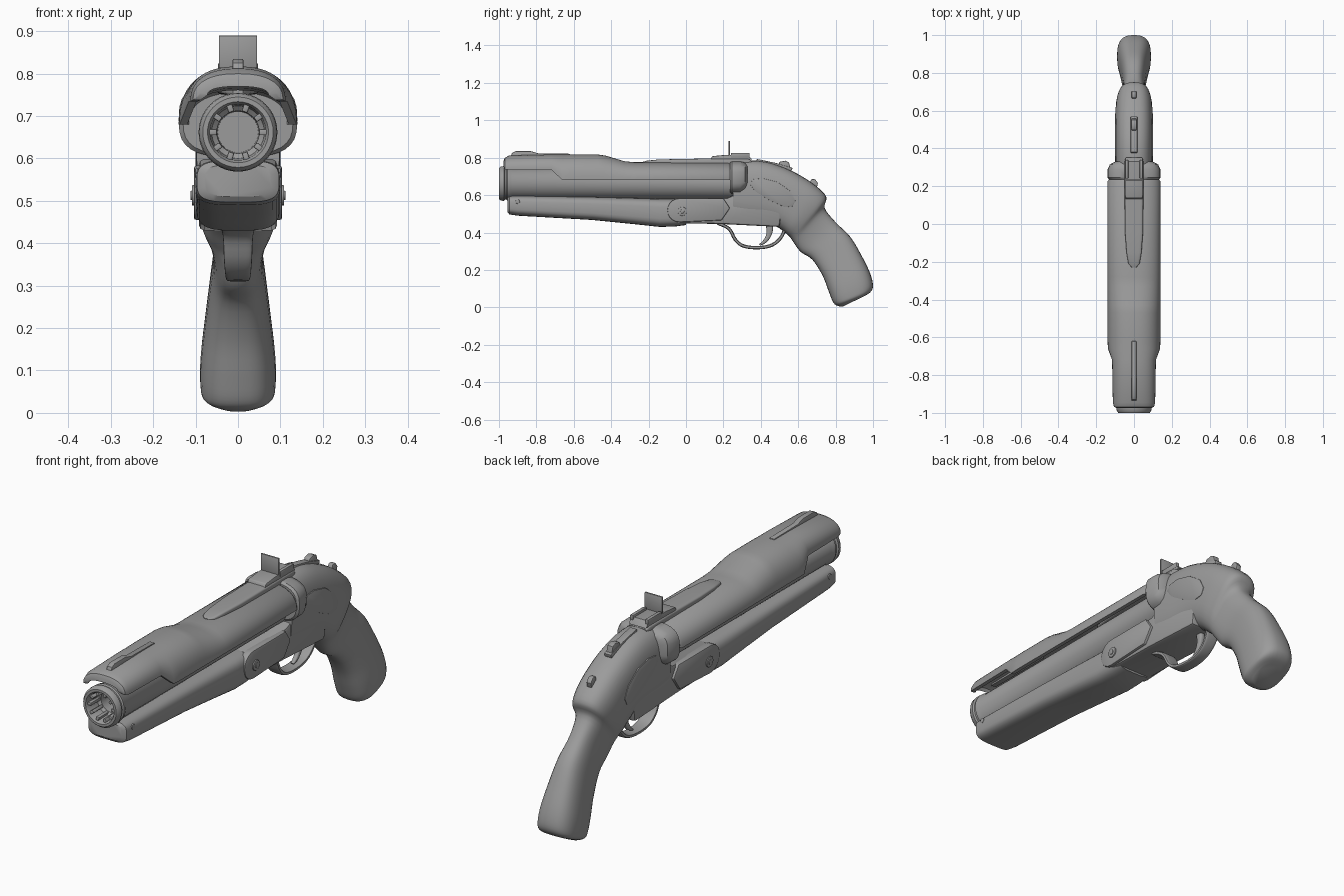
import bpy, bmesh, math
from mathutils import Vector

steel = bpy.data.materials.new("grey_steel")
steel.diffuse_color = (0.33, 0.33, 0.33, 1)


def finish(name, bm, bevel=0.0):
    bmesh.ops.recalc_face_normals(bm, faces=bm.faces)
    if bevel:
        sharp = [e for e in bm.edges if e.is_manifold and e.calc_face_angle() > 0.9]
        bmesh.ops.bevel(bm, geom=sharp, offset=bevel, segments=2, affect='EDGES', profile=0.5)
    me = bpy.data.meshes.new(name)
    bm.to_mesh(me)
    bm.free()
    me.materials.append(steel)
    me.shade_smooth()
    me.set_sharp_from_angle(angle=math.radians(35))
    ob = bpy.data.objects.new(name, me)
    bpy.context.collection.objects.link(ob)
    return ob


def skin(name, rings, closed=False):
    """Join equal rings of points into one surface, capping the ends."""
    bm = bmesh.new()
    rows = [[bm.verts.new(p) for p in r] for r in rings]
    n = len(rows[0])
    pairs = list(zip(rows, rows[1:])) + ([(rows[-1], rows[0])] if closed else [])
    for a, b in pairs:
        for i in range(n):
            j = (i + 1) % n
            bm.faces.new((a[i], a[j], b[j], b[i]))
    if not closed:
        bm.faces.new(rows[0])
        bm.faces.new(rows[-1])
    return finish(name, bm)


def power(v, e):
    return math.copysign(abs(v) ** e, v)


def smooth_path(st, steps):
    """Catmull-Rom interpolation of station tuples."""
    out = []
    for i in range(len(st) - 1):
        p0, p1, p2, p3 = st[max(i - 1, 0)], st[i], st[i + 1], st[min(i + 2, len(st) - 1)]
        for k in range(steps):
            t = k / steps
            out.append([0.5 * (2 * b + (c - a) * t + (2 * a - 5 * b + 4 * c - d) * t * t
                               + (3 * b - a - 3 * c + d) * t ** 3)
                        for a, b, c, d in zip(p0, p1, p2, p3)])
    return out + [list(st[-1])]


def loft(name, stations, n=2.5, seg=32, steps=1):
    """Stations: (y, z) of one edge, (y, z) of the opposite edge, half width."""
    rings = []
    for ya, za, yb, zb, hw in smooth_path(stations, steps):
        ring = []
        for k in range(seg):
            t = 2 * math.pi * k / seg
            s = power(math.sin(t), 2 / n) / 2
            ring.append((hw * power(math.cos(t), 2 / n),
                         (ya + yb) / 2 + (ya - yb) * s, (za + zb) / 2 + (za - zb) * s))
        rings.append(ring)
    return skin(name, rings)


def prism(name, outline, x0, x1, bevel=0.0):
    """Side outline of (y, z) points extruded across x."""
    bm = bmesh.new()
    rows = [[bm.verts.new((x, y, z)) for y, z in outline] for x in (x0, x1)]
    for r in rows:
        bm.faces.new(r)
    for i in range(len(outline)):
        j = (i + 1) % len(outline)
        bm.faces.new((rows[0][i], rows[0][j], rows[1][j], rows[1][i]))
    return finish(name, bm, bevel)


def box(name, x, y, z, bevel=0.004):
    return prism(name, [(y[0], z[0]), (y[1], z[0]), (y[1], z[1]), (y[0], z[1])], x[0], x[1], bevel)


def lathe(name, profile, zc, seg=40, closed=False):
    """(y, radius) profile turned around the barrel axis."""
    return skin(name, [[(r * math.cos(2 * math.pi * k / seg), y, zc + r * math.sin(2 * math.pi * k / seg))
                        for k in range(seg)] for y, r in profile], closed)


BORE = 0.662
# Barrel with hollow bore and muzzle ring
lathe("barrel", [(0.26, 0.085), (-0.93, 0.085), (-0.94, 0.09), (-0.955, 0.092), (-0.96, 0.086),
                 (-0.968, 0.086), (-0.973, 0.093), (-0.99, 0.091), (-1.0, 0.083), (-1.0, 0.072),
                 (-0.99, 0.066), (-0.93, 0.062), (-0.92, 0.05), (-0.8, 0.048)], BORE)
# Ridges inside the muzzle
for i in range(10):
    rib = box("muzzle_ridge", (-0.007, 0.007), (-0.992, -0.92), (0.05, 0.072), 0.003)
    rib.rotation_euler[1] = 2 * math.pi * (i + 0.5) / 10
    rib.location.z = BORE

# Upper shroud: arched shell over the barrel (y, bottom, top, half width)
rings = []
for y, zb, zt, hw in [(-0.975, 0.75, 0.785, 0.09), (-0.968, 0.738, 0.8, 0.106), (-0.945, 0.735, 0.812, 0.112),
                      (-0.72, 0.735, 0.817, 0.116), (-0.66, 0.68, 0.817, 0.138), (-0.62, 0.68, 0.817, 0.14),
                      (-0.47, 0.68, 0.817, 0.14), (-0.43, 0.68, 0.811, 0.14), (-0.33, 0.68, 0.781, 0.14),
                      (-0.28, 0.68, 0.776, 0.14), (0.225, 0.68, 0.776, 0.14), (0.235, 0.68, 0.77, 0.134)]:
    arc = [math.pi * k / 28 for k in range(29)]
    shape = [(power(math.cos(t), 0.85), power(math.sin(t), 0.85)) for t in arc]
    outer = [(hw * c, y, zb + (zt - zb) * s) for c, s in shape]
    inner = [((hw - 0.018) * c, y, zb + (zt - zb - 0.015) * s) for c, s in reversed(shape)]
    rings.append(outer + inner)
skin("upper_shroud", rings)

# Lower forend
loft("forend", [(y, zt, y, zb, hw) for y, zt, zb, hw in [
    (-0.955, 0.585, 0.51, 0.08), (-0.945, 0.595, 0.497, 0.097), (-0.9, 0.597, 0.49, 0.1),
    (-0.5, 0.59, 0.467, 0.1), (-0.3, 0.585, 0.447, 0.1), (-0.14, 0.58, 0.43, 0.1),
    (-0.06, 0.58, 0.432, 0.1), (0.0, 0.575, 0.44, 0.095)]], n=3.6)

# Receiver flowing into the grip
loft("receiver_and_grip", [
    (0.25, 0.775, 0.25, 0.46, 0.098), (0.33, 0.785, 0.33, 0.45, 0.1), (0.43, 0.777, 0.42, 0.445, 0.1),
    (0.53, 0.745, 0.475, 0.435, 0.1), (0.62, 0.70, 0.51, 0.415, 0.099), (0.70, 0.645, 0.54, 0.39, 0.096),
    (0.75, 0.59, 0.56, 0.37, 0.085), (0.742, 0.53, 0.58, 0.34, 0.067), (0.80, 0.455, 0.615, 0.295, 0.058),
    (0.88, 0.375, 0.675, 0.255, 0.065), (0.945, 0.265, 0.73, 0.17, 0.078), (0.985, 0.18, 0.763, 0.085, 0.088),
    (1.0, 0.115, 0.785, 0.03, 0.089), (0.985, 0.08, 0.805, 0.01, 0.082), (0.95, 0.058, 0.835, 0.003, 0.05)],
    n=2.7, steps=4)

# Breech collar
loft("breech_collar", [(y, zt, y, zb, hw) for y, zt, zb, hw in [
    (0.235, 0.775, 0.61, 0.13), (0.245, 0.782, 0.603, 0.14), (0.29, 0.782, 0.605, 0.139),
    (0.315, 0.775, 0.62, 0.128), (0.33, 0.76, 0.64, 0.1)]], n=3)

# Lower frame and hinge plates
prism("lower_frame", [(-0.06, 0.47), (-0.04, 0.45), (0.2, 0.445), (0.5, 0.43), (0.52, 0.6), (0.3, 0.62),
                      (0.22, 0.585), (-0.06, 0.58)], -0.092, 0.092, 0.012)
hinge = [(0.19, 0.465), (0.235, 0.53), (0.2, 0.583)] + [
    (-0.035 + 0.065 * math.cos(t), 0.519 + 0.064 * math.sin(t))
    for t in [math.pi / 2 + math.pi * k / 10 for k in range(11)]]
panel = [(0.34, 0.66), (0.36, 0.685), (0.41, 0.69), (0.49, 0.67), (0.56, 0.62), (0.585, 0.57),
         (0.57, 0.54), (0.53, 0.535), (0.45, 0.57), (0.37, 0.62)]
for s in (-1, 1):
    prism("hinge_plate", hinge, s * 0.07, s * 0.104, 0.006)
    prism("side_panel", panel, s * 0.08, s * 0.1005, 0.002)
    # Pins and slot
    for name, y, z, r, x in [("hinge_pin", -0.02, 0.513, 0.024, 0.109), ("hinge_screw", -0.02, 0.513, 0.011, 0.112),
                             ("forend_pin", -0.9, 0.565, 0.012, 0.101)]:
        prism(name, [(y + r * math.cos(k * math.pi / 8), z + r * math.sin(k * math.pi / 8))
                     for k in range(16)], s * 0.07, s * x, 0.002)
    prism("grip_slot", [(0.85, 0.068), (0.86, 0.058), (0.92, 0.083), (0.925, 0.097), (0.91, 0.097)],
          s * 0.06, s * 0.087, 0.002)

# Trigger guard loop
path = smooth_path([(0.17, 0.45, 0.045), (0.23, 0.42, 0.036), (0.265, 0.36, 0.033), (0.31, 0.327, 0.03),
                    (0.39, 0.319, 0.028), (0.46, 0.333, 0.028), (0.505, 0.37, 0.03), (0.53, 0.42, 0.035)], 4)
stations = []
for i, (y, z, hw) in enumerate(path):
    a, b = path[max(i - 1, 0)], path[min(i + 1, len(path) - 1)]
    nrm = Vector((a[1] - b[1], b[0] - a[0])).normalized() * 0.009
    stations.append((y + nrm.x, z + nrm.y, y - nrm.x, z - nrm.y, hw))
loft("trigger_guard", stations, n=4, seg=20)

# Trigger
loft("trigger", [(0.42, 0.46, 0.46, 0.46, 0.014), (0.43, 0.42, 0.465, 0.415, 0.014),
                 (0.428, 0.385, 0.452, 0.375, 0.012), (0.41, 0.355, 0.427, 0.345, 0.011),
                 (0.39, 0.337, 0.397, 0.33, 0.008)], n=3, seg=16, steps=3)

# Tapered rib on top of the shroud
loft("top_rib", [(y, zt, y, 0.75, hw) for y, zt, hw in [
    (-0.23, 0.778, 0.012), (-0.21, 0.784, 0.03), (-0.15, 0.79, 0.04), (-0.04, 0.793, 0.048),
    (0.2, 0.797, 0.05), (0.33, 0.797, 0.05), (0.35, 0.785, 0.045)]], n=6)

# Front sight
prism("front_sight", [(-0.945, 0.79), (-0.93, 0.825), (-0.91, 0.835), (-0.83, 0.835), (-0.79, 0.823),
                      (-0.62, 0.821), (-0.62, 0.79)], -0.013, 0.013, 0.004)

# Rear sight
prism("rear_sight_base", [(0.13, 0.79), (0.14, 0.808), (0.21, 0.815), (0.33, 0.815), (0.355, 0.79)],
      -0.045, 0.045, 0.004)
box("rear_sight_leaf", (-0.045, 0.045), (0.228, 0.236), (0.81, 0.89), 0.002)
for s in (-1, 1):
    box("rear_sight_ear", (s * 0.03, s * 0.047), (0.24, 0.34), (0.8, 0.826))

# Safety slider and rear studs
prism("safety_rail", [(0.37, 0.77), (0.38, 0.793), (0.48, 0.772), (0.57, 0.745), (0.56, 0.72)],
      -0.018, 0.018, 0.004)
prism("safety_button", [(0.49, 0.75), (0.5, 0.778), (0.53, 0.784), (0.55, 0.775), (0.56, 0.74)],
      -0.015, 0.015, 0.005)
prism("rear_stud", [(0.66, 0.66), (0.67, 0.685), (0.69, 0.685), (0.705, 0.665), (0.7, 0.64)],
      -0.012, 0.012, 0.004)
